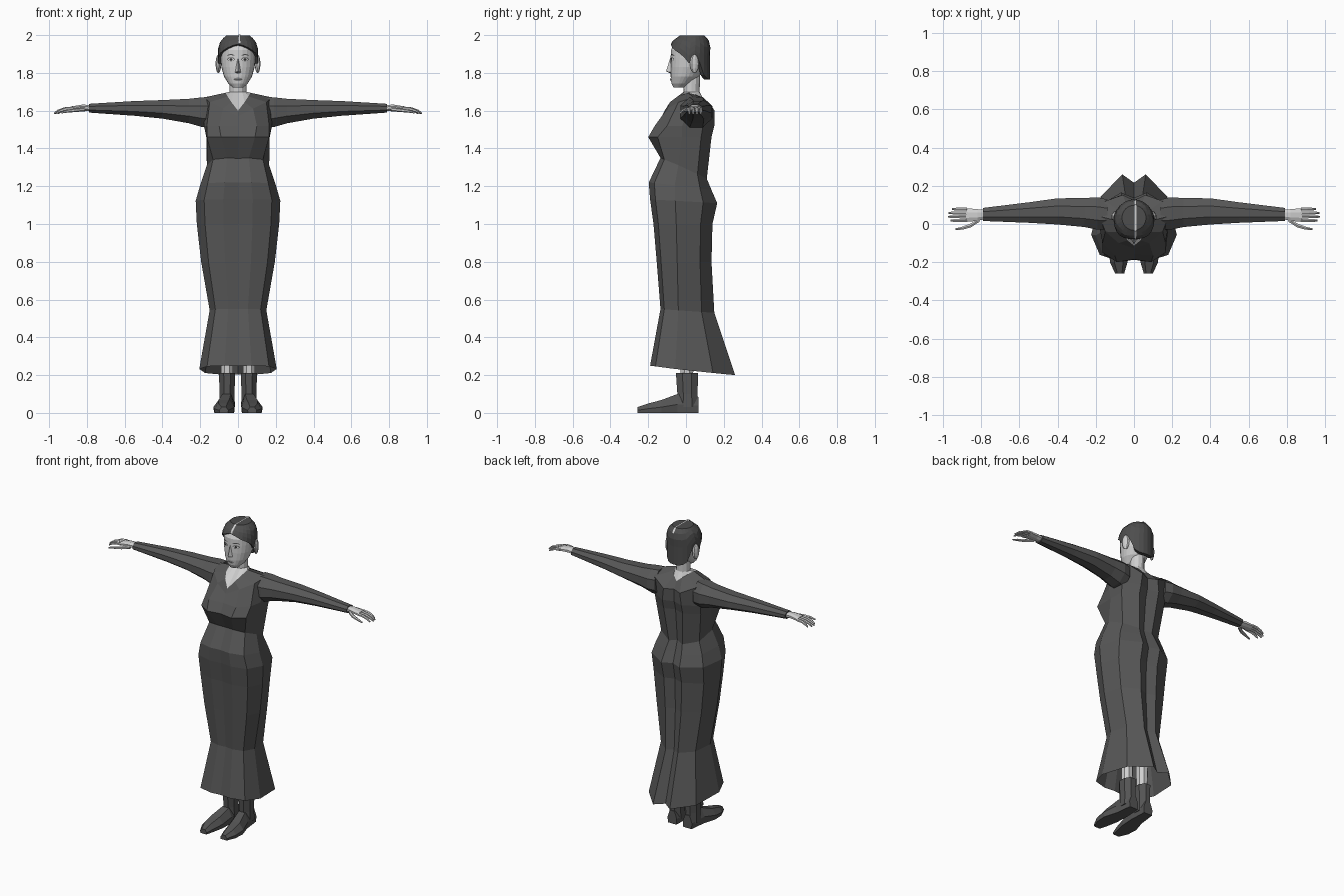
import bpy, bmesh
from math import sin, cos, pi, radians, sqrt
from mathutils import Matrix, Vector

cube = bpy.data.objects.get("Cube")
if cube:
    bpy.data.objects.remove(cube)


def material(name, value):
    mat = bpy.data.materials.new(name)
    mat.use_nodes = True
    colour = (value, value, value, 1)
    mat.diffuse_color = colour
    shader = mat.node_tree.nodes["Principled BSDF"]
    shader.inputs["Base Color"].default_value = colour
    shader.inputs["Roughness"].default_value = 0.9
    return mat


DRESS = material("charcoal dress", 0.095)
HAIR = material("dark hair", 0.075)
BOOT = material("dark leather", 0.09)
SKIN = material("pale skin", 0.62)
LIP = material("grey lips", 0.25)
WHITE = material("eye white", 0.75)
IRIS = material("dark eye", 0.03)


def finish(name, bm, mat, mirror=False, fix=True):
    if fix:
        bmesh.ops.recalc_face_normals(bm, faces=bm.faces)
    mesh = bpy.data.meshes.new(name)
    bm.to_mesh(mesh)
    bm.free()
    mesh.materials.append(mat)
    obj = bpy.data.objects.new(name, mesh)
    bpy.context.collection.objects.link(obj)
    if mirror:
        obj.modifiers.new("mirror", "MIRROR").use_mirror_merge = False
    return obj


def skin_rings(bm, rings, caps=(True, True)):
    """Bridge closed rings of points that all have the same count."""
    loops = [[bm.verts.new(p) for p in ring] for ring in rings]
    n = len(loops[0])
    for low, high in zip(loops, loops[1:]):
        for i in range(n):
            j = (i + 1) % n
            bm.faces.new((low[i], low[j], high[j], high[i]))
    for loop, cap in zip((loops[0], loops[-1]), caps):
        if cap:
            bm.faces.new(loop)


def loft(name, rings, mat, caps=(True, True), mirror=False):
    bm = bmesh.new()
    skin_rings(bm, rings, caps)
    return finish(name, bm, mat, mirror)


def both_sides(half):
    """Close a half section that runs from front centre to back centre."""
    return half + [(-x, y, z) for x, y, z in half[-2:0:-1]]


def x_ring(x, cy, cz, ry, rz, n=8):
    turn = [2 * pi * (i + 0.5) / n for i in range(n)]
    return [(x, cy + ry * cos(a), cz + rz * sin(a)) for a in turn]


def z_ring(z, cx, cy, rx, ry, n=8):
    turn = [2 * pi * (i + 0.5) / n for i in range(n)]
    return [(cx + rx * cos(a), cy + ry * sin(a), z) for a in turn]


# Skirt: one pleated section, scaled at each height
SECTION = [(0, -.95), (.35, -1), (.8, -.85), (1, -.3), (.85, .55), (.3, 1), (0, .83)]


def skirt_half(width, front, back, z_front, z_back):
    half = []
    for u, v in SECTION:
        mix = (v + 1) / 2
        half.append((u * width, v * (front if v < 0 else back),
                     z_front + (z_back - z_front) * mix))
    return half


waist = skirt_half(.165, .135, .11, 1.35, 1.24)
skirt = [(.205, .19, .26, .25, .20), (.15, .135, .15, .55, .53),
         (.195, .155, .135, .8, .8), (.218, .172, .14, 1.0, 1.0),
         (.224, .19, .165, 1.13, 1.11), (.2, .197, .135, 1.22, 1.18)]
loft("skirt", [both_sides(skirt_half(*row)) for row in skirt] + [both_sides(waist)],
     DRESS, (False, False))

# Bodice with a pointed bust and a V neckline
bust = [(0, -.185, 1.46), (.09, -.2, 1.46), (.165, -.15, 1.46), (.168, -.02, 1.46),
        (.165, .08, 1.46), (.07, .135, 1.46), (0, .11, 1.46)]
armpit = [(0, -.155, 1.52), (.1, -.165, 1.52), (.165, -.1, 1.52), (.18, -.02, 1.52),
          (.17, .09, 1.52), (.07, .15, 1.52), (0, .125, 1.52)]
shoulder = [(0, -.127, 1.57), (.08, -.1, 1.61), (.15, -.04, 1.645), (.18, .04, 1.67),
            (.15, .12, 1.645), (.06, .152, 1.6), (0, .125, 1.6)]
collar = [(0, -.113, 1.6), (.035, -.085, 1.645), (.055, -.045, 1.675),
          (.065, .01, 1.695), (.05, .05, 1.685), (.03, .085, 1.67), (0, .1, 1.645)]
loft("bodice", [both_sides(h) for h in (waist, bust, armpit, shoulder, collar)],
     DRESS, (False, False))

# Neck and chest, filling the neckline
neck = []
for z, rx, ry in ((1.7, .045, .042), (1.8, .043, .045)):
    neck.append([(rx * sin(pi * i / 6), .03 - ry * cos(pi * i / 6), z) for i in range(7)])
loft("neck", [both_sides(h) for h in [collar] + neck], SKIN, (False, True))

# Sleeves
sleeve = [(.14, .05, 1.59, .085, .09), (.19, .055, 1.592, .092, .085),
          (.26, .06, 1.598, .082, .07), (.4, .066, 1.607, .074, .053),
          (.55, .06, 1.612, .058, .042), (.79, .05, 1.613, .037, .025)]
loft("sleeves", [x_ring(*row) for row in sleeve], DRESS, mirror=True)

# Hands: palm, four fingers and a thumb
bm = bmesh.new()
palm = [(.78, .05, 1.613, .027, .017), (.82, .047, 1.616, .033, .018),
        (.88, .047, 1.612, .039, .012)]
skin_rings(bm, [x_ring(*row) for row in palm])
for i, length in enumerate((.088, .1, .097, .08)):
    y = .018 + .02 * i
    bend = [(0, 1.612, .01), (.45, 1.609, .009), (.8, 1.598, .008), (1, 1.586, .005)]
    skin_rings(bm, [x_ring(.873 + length * t, y, z, r, r, 6) for t, z, r in bend])
thumb = [(.81, .022, 1.608, .013, .011), (.855, -.008, 1.603, .012, .01),
         (.9, -.022, 1.598, .009, .008), (.935, -.027, 1.59, .005, .005)]
skin_rings(bm, [x_ring(*row, 6) for row in thumb])
finish("hands", bm, SKIN, mirror=True)

# Legs and boots
loft("legs", [z_ring(.18, .058, .005, .033, .035), z_ring(.5, .06, .005, .042, .045)],
     SKIN, mirror=True)
shaft = [(.03, .058, .008, .045, .06), (.1, .058, .008, .043, .058),
         (.21, .058, .005, .046, .063)]
loft("boot_shafts", [z_ring(*row) for row in shaft], BOOT, mirror=True)
foot = [(.066, .056, .034, .085), (-.045, .06, .044, .1), (-.13, .075, .056, .068),
        (-.2, .08, .046, .05), (-.258, .075, .024, .03)]
outline = [(-.9, 0), (.9, 0), (1, .45), (.5, 1), (-.5, 1), (-1, .45)]
loft("boot_feet", [[(cx + u * w, y, v * h) for u, v in outline] for y, cx, w, h in foot],
     BOOT, mirror=True)

# Head profile: height, half width, front and back
PROFILE = [(1.722, .028, -.066, -.01), (1.745, .052, -.077, .03), (1.78, .074, -.081, .07),
           (1.83, .088, -.082, .1), (1.88, .093, -.081, .112), (1.92, .094, -.08, .118),
           (1.96, .08, -.058, .11), (1.985, .05, -.02, .085)]


def head_size(z):
    z = min(max(z, PROFILE[0][0]), PROFILE[-1][0])
    for a, b in zip(PROFILE, PROFILE[1:]):
        if z <= b[0]:
            t = (z - a[0]) / (b[0] - a[0])
            return [p + (q - p) * t for p, q in zip(a[1:], b[1:])]


def head_point(angle, z, grow=0.0, hang=0.0):
    """Angle 0 is the face; hang keeps the radii of a higher level."""
    width, front, back = head_size(max(z, hang))
    middle, depth = (front + back) / 2, (back - front) / 2
    lift = grow * min(max((z - 1.9) / .085, 0), 1)
    return Vector(((width + grow) * sin(angle), middle - (depth + grow) * cos(angle), z + lift))


loft("head", [[head_point(2 * pi * i / 24, row[0]) for i in range(24)] for row in PROFILE], SKIN)

# Hair: a shell whose lower edge dips at the sideburns and nape
edge = [1.945, 1.94, 1.93, 1.918, 1.905, 1.885, 1.85, 1.89, 1.86, 1.79, 1.77, 1.765, 1.765]
edge += edge[-2:0:-1]
top = PROFILE[-1][0]
hair = [[head_point(radians(15 * i), z, -.012, 1.89) for i, z in enumerate(edge)]]
for t in (0, .3, .55, .75, .9, 1):
    hair.append([head_point(radians(15 * i), z + (top - z) * t, .013, 1.89)
                 for i, z in enumerate(edge)])
loft("hair", hair, HAIR, (False, True))

# Parting: a thin strip over the crown
path = [head_point(0, z, .016) for z in (1.948, 1.96, 1.972, top)]
path += [head_point(pi, z, .016) for z in (top, 1.972, 1.96)]
bm = bmesh.new()
strip = [[bm.verts.new((x, p.y, p.z + .001)) for x in (.002, .014)] for p in path]
for a, b in zip(strip, strip[1:]):
    bm.faces.new((a[0], a[1], b[1], b[0]))
finish("parting", bm, SKIN)

# Ears
bm = bmesh.new()
place = (Matrix.Translation((.104, .045, 1.848)) @ Matrix.Rotation(radians(20), 4, "Z")
         @ Matrix.Diagonal((.013, .026, .05, 1)))
bmesh.ops.create_uvsphere(bm, u_segments=8, v_segments=6, radius=1, matrix=place)
finish("ears", bm, SKIN, mirror=True)

# Nose: a wedge from the brow to the tip
bm = bmesh.new()
bridge, tip, base = [bm.verts.new(p) for p in
                     ((0, -.083, 1.88), (0, -.106, 1.808), (0, -.078, 1.795))]
left, right = [bm.verts.new((s * .017, -.077, 1.803)) for s in (1, -1)]
for tri in ((bridge, tip, left), (bridge, right, tip), (tip, base, left), (tip, right, base)):
    bm.faces.new(tri)
finish("nose", bm, SKIN)


def face_patch(name, cx, cz, rx, rz, lift, mat, mirror=True, arch=0.0):
    """Thin oval laid on the curve of the face."""
    bm = bmesh.new()
    rows = []
    for i in range(9):
        u = -1 + i / 4
        x = cx + u * rx
        half = rz * sqrt(max(1 - u * u, .02))
        pair = []
        for side in (-1, 1):
            z = cz + side * half - arch * u * u
            width, front, back = head_size(z)
            depth = (back - front) / 2 * sqrt(1 - (x / width) ** 2)
            pair.append(bm.verts.new((x, (front + back) / 2 - depth - lift, z)))
        rows.append(pair)
    for a, b in zip(rows, rows[1:]):
        bm.faces.new((a[0], b[0], b[1], a[1]))
    finish(name, bm, mat, mirror, fix=False)


# Eyes, brows and mouth
face_patch("eye_rims", .037, 1.872, .02, .0105, .002, HAIR)
face_patch("eye_whites", .037, 1.871, .017, .0075, .003, WHITE)
face_patch("irises", .037, 1.871, .0075, .0075, .004, IRIS)
face_patch("eyebrows", .038, 1.897, .021, .003, .003, HAIR, arch=.007)
face_patch("lips", 0, 1.766, .024, .009, .003, LIP, mirror=False)
face_patch("mouth_line", 0, 1.766, .022, .0015, .004, IRIS, mirror=False)
